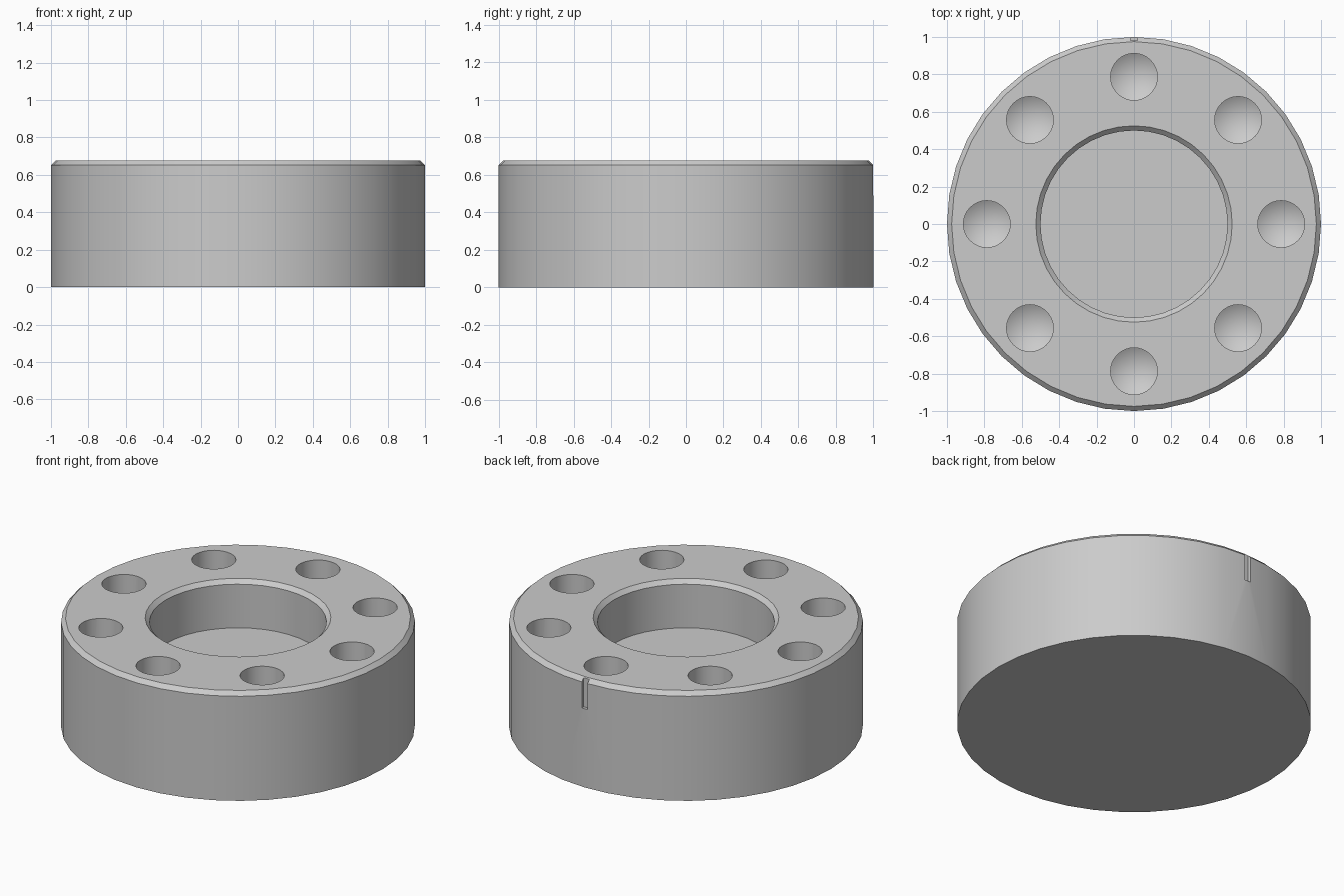
import bpy
import bmesh
import math
from mathutils import Matrix, Vector

cube = bpy.data.objects.get("Cube")
if cube:
    bpy.data.objects.remove(cube, do_unlink=True)

HEIGHT = 0.677
CHAMFER = 0.025
BORE_RADIUS = 0.5
BORE_FLOOR = 0.38
HOLE_RADIUS = 0.125
HOLE_CIRCLE = 0.787
HOLE_DEPTH = 0.3
HOLE_COUNT = 8

metal = bpy.data.materials.new("plain grey metal")
metal.use_nodes = True
metal.diffuse_color = (0.6, 0.6, 0.6, 1)
metal.node_tree.nodes["Principled BSDF"].inputs["Base Color"].default_value = (0.6, 0.6, 0.6, 1)


def make_object(name, bm):
    bmesh.ops.recalc_face_normals(bm, faces=bm.faces)
    mesh = bpy.data.meshes.new(name)
    bm.to_mesh(mesh)
    bm.free()
    mesh.materials.append(metal)
    obj = bpy.data.objects.new(name, mesh)
    bpy.context.collection.objects.link(obj)
    return obj


def lathe(bm, profile, segments, centre=(0, 0, 0)):
    """Spin an (radius, z) profile that starts and ends on the axis."""
    rings = []
    for r, z in profile:
        count = segments if r else 1
        rings.append([bm.verts.new(Vector(centre) + Vector((
            r * math.cos(math.tau * i / segments),
            r * math.sin(math.tau * i / segments), z))) for i in range(count)])
    for a, b in zip(rings, rings[1:]):
        for i in range(segments):
            j = (i + 1) % segments
            corners = [a[i % len(a)], a[j % len(a)], b[j % len(b)], b[i % len(b)]]
            bm.faces.new(list(dict.fromkeys(corners)))


# Flange body with chamfered rim and chamfered blind bore
bm = bmesh.new()
lathe(bm, [
    (0, 0), (1, 0), (1, HEIGHT - CHAMFER), (1 - CHAMFER, HEIGHT),
    (BORE_RADIUS + CHAMFER, HEIGHT), (BORE_RADIUS, HEIGHT - CHAMFER),
    (BORE_RADIUS, BORE_FLOOR), (0, BORE_FLOOR),
], 40)
body = make_object("flange_body", bm)

# Ring of drilled holes with conical bottoms
bm = bmesh.new()
bottom = HEIGHT - HOLE_DEPTH
tip = bottom - HOLE_RADIUS * math.tan(math.radians(31))
for i in range(HOLE_COUNT):
    a = math.tau * i / HOLE_COUNT
    lathe(bm, [(0, tip), (HOLE_RADIUS, bottom), (HOLE_RADIUS, 0.8), (0, 0.8)], 32,
          (HOLE_CIRCLE * math.cos(a), HOLE_CIRCLE * math.sin(a), 0))
holes = make_object("hole_cutter", bm)

# Small shallow notch in the back of the rim
bm = bmesh.new()
bmesh.ops.create_cube(bm, size=1, matrix=Matrix.Translation((0, 1.03, 0.6))
                      @ Matrix.Diagonal((0.04, 0.1, 0.22, 1)))
notch = make_object("notch_cutter", bm)

# Cut the body, then discard the cutters
bpy.ops.object.select_all(action='DESELECT')
bpy.context.view_layer.objects.active = body
body.select_set(True)
for cutter in (holes, notch):
    cutter.hide_render = True
    mod = body.modifiers.new(cutter.name, 'BOOLEAN')
    mod.operation = 'DIFFERENCE'
    mod.solver = 'EXACT'
    mod.object = cutter
    bpy.ops.object.modifier_apply(modifier=mod.name)
    bpy.data.objects.remove(cutter, do_unlink=True)

bpy.ops.object.shade_smooth_by_angle(angle=math.radians(25))
